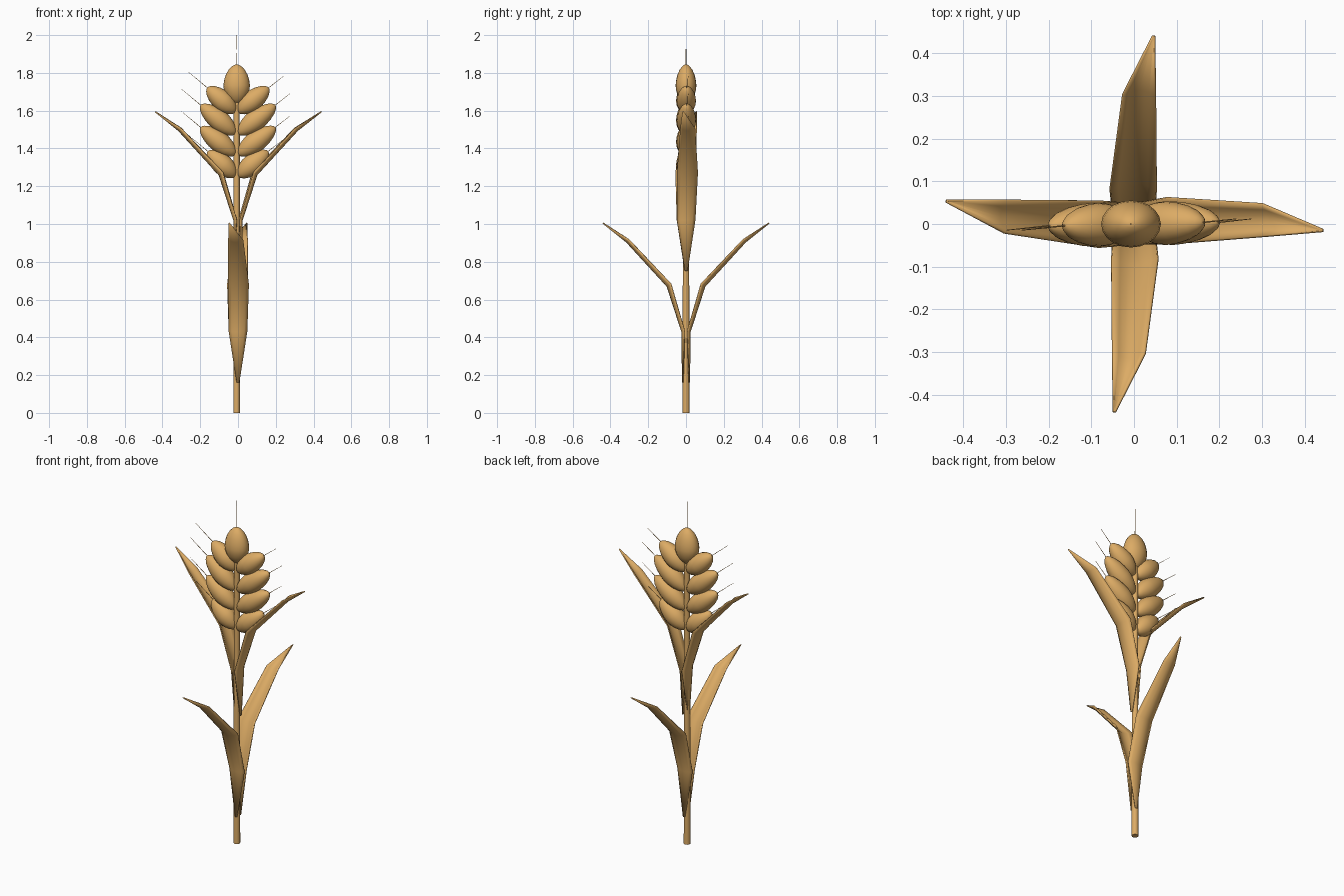
import bpy, bmesh, math
from mathutils import Vector, Matrix

if "Cube" in bpy.data.objects:
    bpy.data.objects.remove(bpy.data.objects["Cube"])

mat = bpy.data.materials.new("wheat_gold")
mat.diffuse_color = (0.72, 0.41, 0.13, 1)
mat.use_nodes = True
mat.node_tree.nodes["Principled BSDF"].inputs["Base Color"].default_value = mat.diffuse_color
CX = -0.007  # stem axis


def finish(bm, name, angle=50):
    bmesh.ops.recalc_face_normals(bm, faces=bm.faces)
    me = bpy.data.meshes.new(name)
    bm.to_mesh(me)
    bm.free()
    ob = bpy.data.objects.new(name, me)
    bpy.context.collection.objects.link(ob)
    me.materials.append(mat)
    bpy.ops.object.select_all(action='DESELECT')
    ob.select_set(True)
    bpy.context.view_layer.objects.active = ob
    bpy.ops.object.shade_smooth_by_angle(angle=math.radians(angle))
    return ob


def axis_frame(a, b):
    """Local z runs a->b, local y stays close to world y."""
    z = (b - a).normalized()
    x = Vector((0, 1, 0)).cross(z).normalized()
    y = z.cross(x)
    m = Matrix((x, y, z)).transposed().to_4x4()
    m.translation = a
    return m


def rod(name, a, b, r1, r2, sides):
    a, b = Vector(a), Vector(b)
    bm = bmesh.new()
    length = (b - a).length
    bmesh.ops.create_cone(bm, cap_ends=True, segments=sides, radius1=r1, radius2=r2,
                          depth=length, matrix=Matrix.Translation((0, 0, length / 2)))
    bm.transform(axis_frame(a, b))
    return finish(bm, name)


# Kernel profile: (radius, position along the length)
KERNEL = [(0, 0), (.3, .04), (.58, .12), (.83, .24), (.97, .37), (1, .47),
          (.95, .6), (.82, .74), (.6, .87), (.36, .95), (.16, .99), (0, 1)]


def grain(name, a, b, rx, ry):
    a, b = Vector(a), Vector(b)
    length = (b - a).length
    bm = bmesh.new()
    vs = [bm.verts.new((r, 0, t)) for r, t in KERNEL]
    es = [bm.edges.new(p) for p in zip(vs, vs[1:])]
    bmesh.ops.spin(bm, geom=vs + es, cent=(0, 0, 0), axis=(0, 0, 1),
                   angle=math.tau, steps=20)
    bmesh.ops.remove_doubles(bm, verts=bm.verts, dist=1e-4)
    bm.transform(axis_frame(a, b) @ Matrix.Diagonal((rx, ry, length, 1)))
    return finish(bm, name, 80)


# Leaf stations: outward, height, half width, sideways drift, gutter depth
LEAF = [(.018, 0, .006, 0, .002), (.022, .27, .048, 0, .015), (.10, .51, .054, .002, .024),
        (.315, .745, .038, -.012, .018), (.44, .845, .002, -.046, .001)]


def leaf(name, base_z, turn):
    bm = bmesh.new()
    rows = []
    for i, (u, z, w, v, g) in enumerate(LEAF):
        p, q = LEAF[max(i - 1, 0)], LEAF[min(i + 1, len(LEAF) - 1)]
        n = Vector((p[1] - q[1], q[0] - p[0])).normalized()
        row = []
        for k in range(-3, 4):
            s = k / 3
            lift = g * s * s
            row.append(bm.verts.new((u + n.x * lift, v + w * s, z + n.y * lift)))
        rows.append(row)
    for r0, r1 in zip(rows, rows[1:]):
        for k in range(6):
            bm.faces.new((r0[k], r0[k + 1], r1[k + 1], r1[k]))
    bm.transform(Matrix.Translation((0, 0, base_z)) @ Matrix.Rotation(math.radians(turn), 4, 'Z'))
    ob = finish(bm, name)
    thick = ob.modifiers.new("thickness", 'SOLIDIFY')
    thick.thickness = 0.006
    thick.offset = 0


# Stem
rod("stem", (CX, 0, 0), (CX, 0, 1.70), .018, .016, 16)

# Leaves: lower pair front and back, upper pair left and right
leaf("lower_leaf_front", .16, 270)
leaf("lower_leaf_back", .16, 90)
leaf("upper_leaf_right", .75, 4)
leaf("upper_leaf_left", .75, 179)

# Ear: paired grains (root height, tip reach, tip height) with whisker-like awns
PAIRS = [(1.26, .16, 1.385), (1.365, .198, 1.512), (1.475, .198, 1.63), (1.59, .163, 1.722)]
for i, (z0, x1, z1) in enumerate(PAIRS):
    for side, label in ((-1, "left"), (1, "right")):
        y = .004 * side
        tip = Vector((side * x1, y, z1))
        root = Vector((CX + side * .004, 0, z0 if i else z0 - .01))
        grain(f"grain_{label}_{i + 1}", root, tip, .055, .051)
        reach = .13 if side < 0 else .10
        d = Vector((side * .77, .08 * side, .64 if side < 0 else .6))
        rod(f"awn_{label}_{i + 1}", tip - d * .02, tip + d * reach, .002, .0008, 6)

# Crowning grain
grain("grain_top", (CX, 0, 1.635), (CX, 0, 1.845), .07, .055)
rod("awn_top", (CX, 0, 1.83), (CX - .002, 0, 2.0), .002, .0008, 6)
